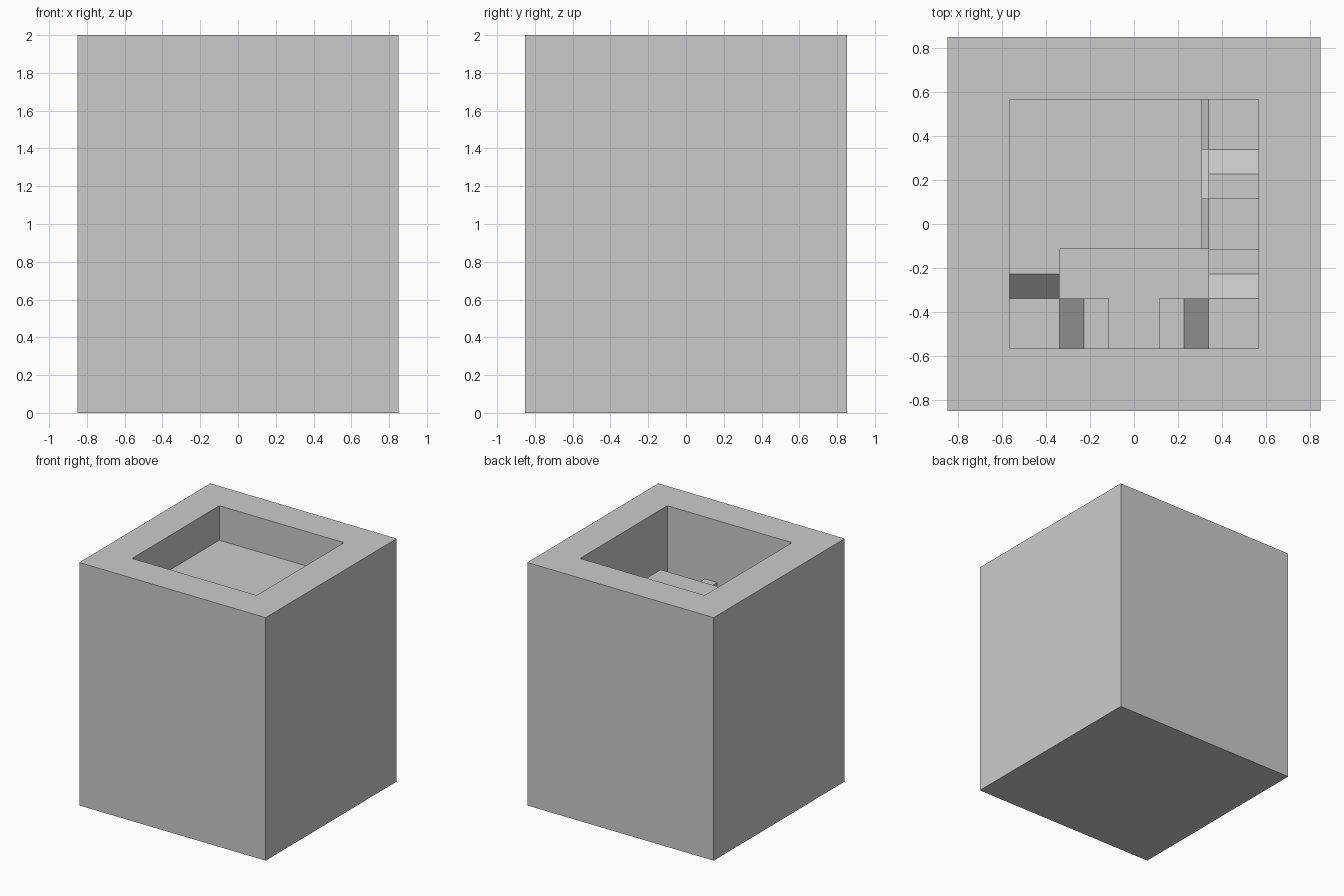
import bpy
import bmesh
from mathutils import Vector

cube = bpy.data.objects.get("Cube")
if cube:
    bpy.data.objects.remove(cube, do_unlink=True)

U = 0.1135            # layout module
PIT = 5 * U           # half width of the square pit
SINK = 0.05           # overlap of inner parts into the walls
FLOOR = 0.92          # bottom of the pit
DECK = 2 - 2.5 * U    # height of the upper deck

stone = bpy.data.materials.new("plain grey")
stone.use_nodes = True
stone.diffuse_color = (0.6, 0.6, 0.6, 1)
stone.node_tree.nodes["Principled BSDF"].inputs["Base Color"].default_value = stone.diffuse_color


def add_object(name, bm):
    bmesh.ops.recalc_face_normals(bm, faces=bm.faces)
    mesh = bpy.data.meshes.new(name)
    bm.to_mesh(mesh)
    bm.free()
    mesh.materials.append(stone)
    obj = bpy.data.objects.new(name, mesh)
    bpy.context.collection.objects.link(obj)
    return obj


def prism(name, profile, axis, start, end):
    """Extrude a 2D outline along an axis, from start to end."""
    place = {"x": lambda a, b: (start, a, b),
             "y": lambda a, b: (a, start, b),
             "z": lambda a, b: (a, b, start)}[axis]
    bm = bmesh.new()
    face = bm.faces.new([bm.verts.new(place(a, b)) for a, b in profile])
    result = bmesh.ops.extrude_face_region(bm, geom=[face])
    offset = Vector([end - start if axis == c else 0 for c in "xyz"])
    moved = [v for v in result["geom"] if isinstance(v, bmesh.types.BMVert)]
    bmesh.ops.translate(bm, verts=moved, vec=offset)
    return add_object(name, bm)


def track(name, top, axis, start, end):
    """Solid track piece: top outline closed down below the pit floor."""
    low = FLOOR - SINK
    return prism(name, top + [(top[-1][0], low), (top[0][0], low)], axis, start, end)


# Outer block with the square pit sunk into its top
bm = bmesh.new()
bmesh.ops.create_cube(bm, size=1)
bmesh.ops.scale(bm, vec=(1.698, 1.704, 2), verts=bm.verts)
bmesh.ops.translate(bm, vec=(0, 0, 1), verts=bm.verts)
top = max(bm.faces, key=lambda f: f.calc_center_median().z)
inner = bmesh.ops.extrude_face_region(bm, geom=[top])
bmesh.ops.delete(bm, geom=[top], context="FACES_ONLY")
rim = [v for v in inner["geom"] if isinstance(v, bmesh.types.BMVert)]
for v in rim:
    v.co.x = PIT if v.co.x > 0 else -PIT
    v.co.y = PIT if v.co.y > 0 else -PIT
cap = next(f for f in inner["geom"] if isinstance(f, bmesh.types.BMFace))
well = bmesh.ops.extrude_face_region(bm, geom=[cap])
bmesh.ops.delete(bm, geom=[cap], context="FACES_ONLY")
for v in well["geom"]:
    if isinstance(v, bmesh.types.BMVert):
        v.co.z = FLOOR
add_object("outer_block", bm)

# Upper deck with an arm leading to the first ramp
far = PIT + SINK
edge = 0.31
prism("upper_deck", [(-far, -2 * U), (-3 * U, -2 * U), (-3 * U, -U),
                     (edge, -U), (edge, far), (-far, far)], "z", DECK - U, DECK)

# Ramps descending around the pit, with a gap in each of two runs
levels = [DECK - i * U for i in range(7)]
track("right_ramp", [(-2 * U, levels[0]), (-3 * U, levels[1]), (-far, levels[1])],
      "x", -far, -3 * U)
track("front_upper_ramp", [(-3 * U, levels[1]), (-2 * U, levels[2]), (-U, levels[2])],
      "y", -far, -3 * U)
track("front_lower_ramp", [(U, levels[2]), (2 * U, levels[2]), (3 * U, levels[3]),
                           (far, levels[3])], "y", -far, -3 * U)
track("left_upper_ramp", [(-3 * U, levels[3]), (-2 * U, levels[4]), (-U, levels[4])],
      "x", 3 * U, far)
track("left_lower_ramp", [(U, levels[4]), (2 * U, levels[4]), (3 * U, levels[5]),
                          (far, levels[5])], "x", 3 * U, far)
track("back_ramp", [(3 * U, levels[5]), (2 * U, levels[6]), (-far, levels[6])],
      "y", 3 * U, far)

# Catch chute below the left gap and the slope beside it
track("gap_chute", [(far, FLOOR + U), (3 * U, FLOOR + U), (2 * U, FLOOR)], "y", -U, U)
track("side_slope", [(U, FLOOR + 2 * U), (3 * U, FLOOR)], "x", 2 * U, 3 * U)
